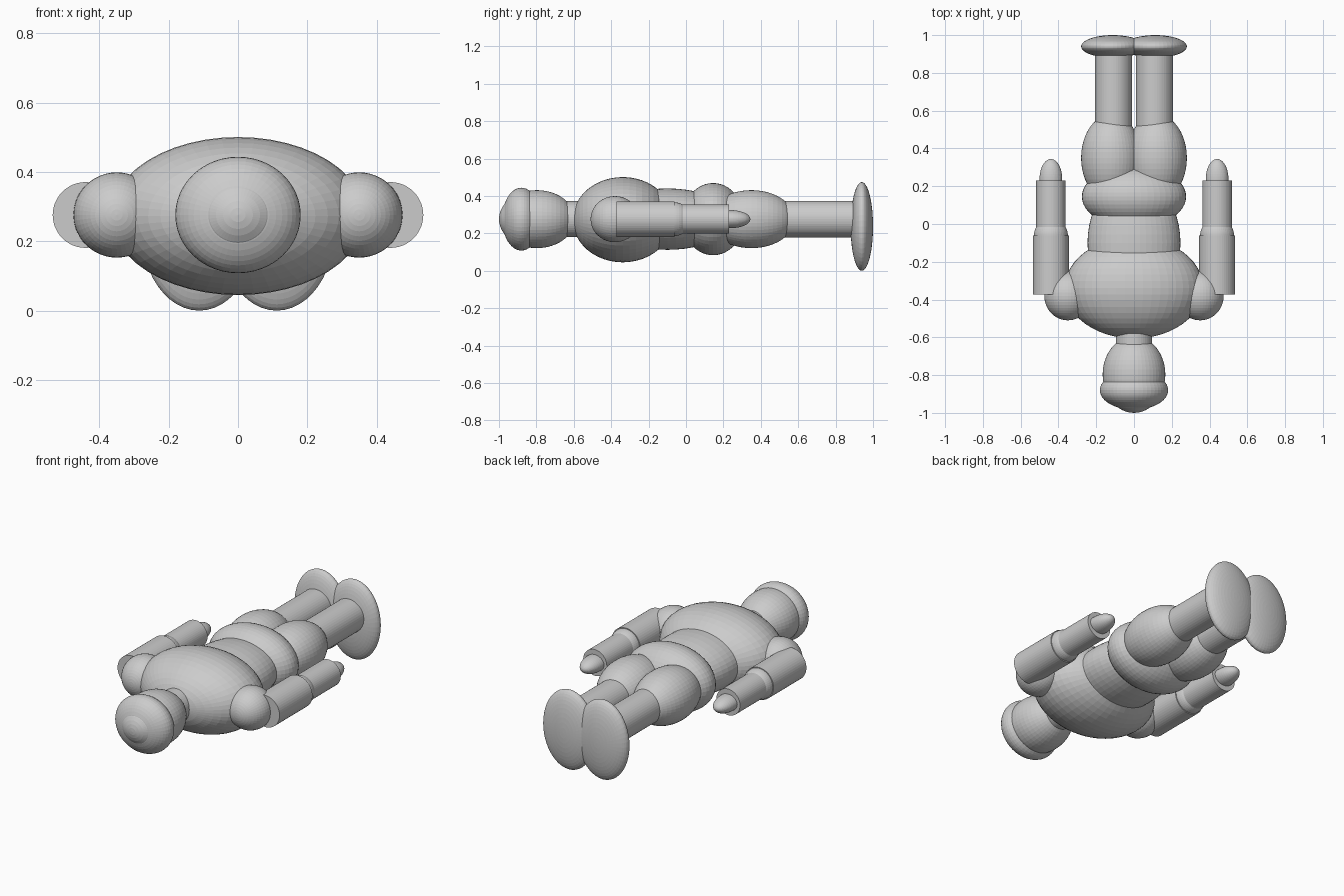
import bpy
from math import pi

if "Cube" in bpy.data.objects:
    bpy.data.objects.remove(bpy.data.objects["Cube"])

Z = 0.276          # height of the body axis, which runs along y


def finish(obj, name):
    obj.name = name
    obj.data.name = name
    bpy.ops.object.transform_apply(location=False, rotation=True, scale=True)
    return obj


def ellipsoid(name, x, y, rx, ry, rz, z=Z):
    # poles point along y
    bpy.ops.mesh.primitive_uv_sphere_add(segments=48, ring_count=24, radius=1,
                                         location=(x, y, z), rotation=(pi / 2, 0, 0))
    obj = bpy.context.object
    obj.scale = (rx, rz, ry)
    return finish(obj, name)


def cylinder(name, x, y0, y1, r):
    bpy.ops.mesh.primitive_cylinder_add(vertices=48, radius=r, depth=y1 - y0,
                                        location=(x, (y0 + y1) / 2, Z),
                                        rotation=(pi / 2, 0, 0))
    return finish(bpy.context.object, name)


# head, with a flattened cap around its crown
ellipsoid("head", 0, -0.797, 0.166, 0.203, 0.155)
ellipsoid("cap", 0, -0.88, 0.181, 0.103, 0.168)
cylinder("neck", 0, -0.70, -0.53, 0.096)

# torso
ellipsoid("chest", 0, -0.338, 0.367, 0.268, 0.228, z=0.273)
ellipsoid("abdomen", 0, -0.10, 0.246, 0.35, 0.164)
ellipsoid("pelvis", 0, 0.145, 0.276, 0.165, 0.193)

for side, s in (("left", 1), ("right", -1)):
    # arm
    ellipsoid(side + "_shoulder", s * 0.35, -0.38, 0.125, 0.13, 0.123)
    cylinder(side + "_upper_arm", s * 0.44, -0.372, -0.062, 0.095)
    ellipsoid(side + "_elbow", s * 0.44, -0.062, 0.09, 0.09, 0.09)
    cylinder(side + "_forearm", s * 0.44, -0.06, 0.23, 0.078)
    ellipsoid(side + "_hand", s * 0.44, 0.238, 0.06, 0.106, 0.048)
    # leg
    ellipsoid(side + "_thigh", s * 0.12, 0.35, 0.16, 0.23, 0.155)
    cylinder(side + "_shin", s * 0.109, 0.40, 0.92, 0.098)
    ellipsoid(side + "_foot", s * 0.112, 0.94, 0.168, 0.06, 0.237, z=0.237)
